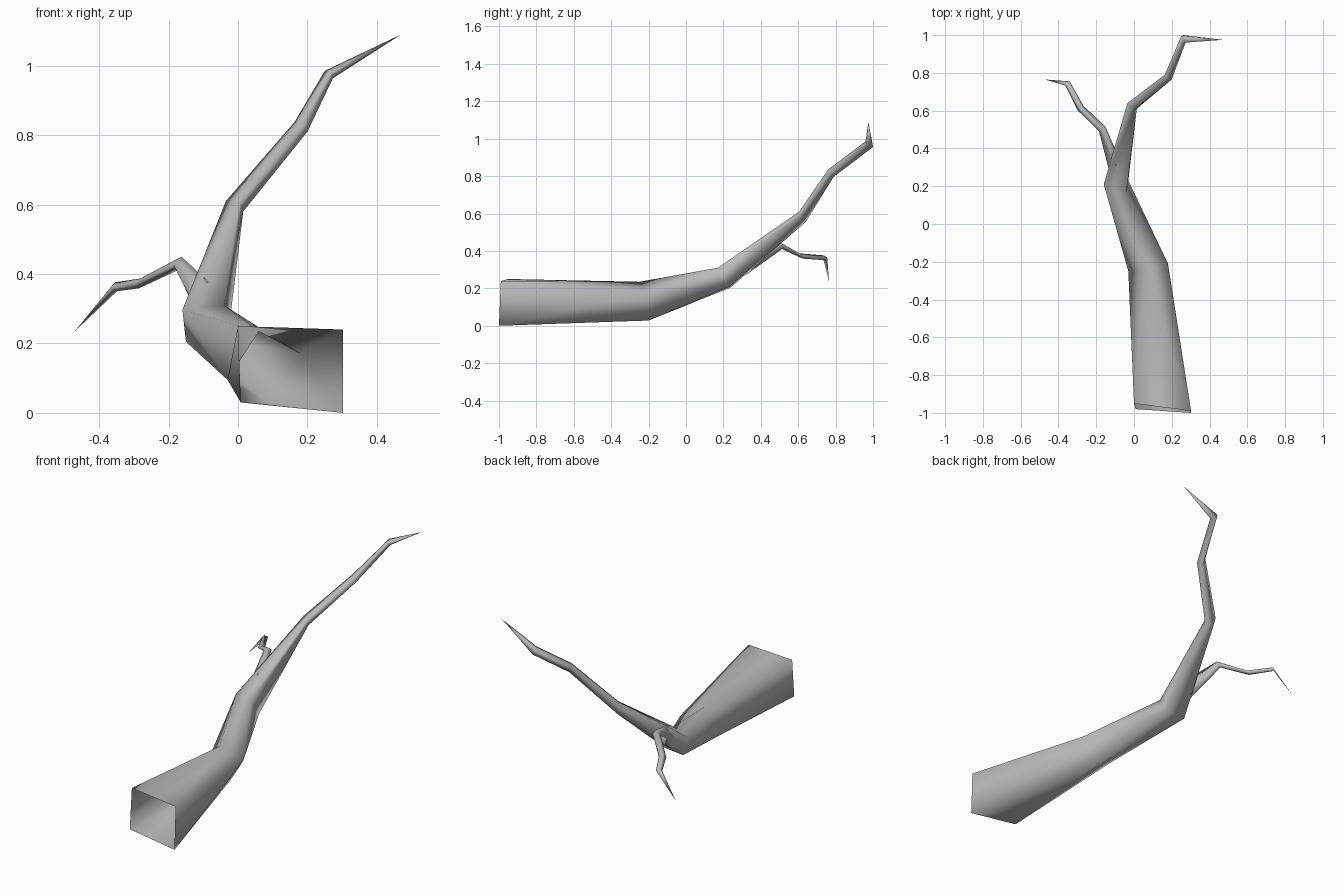
import bpy
import bmesh
from mathutils import Vector

cube = bpy.data.objects.get("Cube")
if cube:
    bpy.data.objects.remove(cube, do_unlink=True)

# Single bark colour
bark = bpy.data.materials.new("grey_bark")
bark.use_nodes = True
bark_colour = (0.5, 0.5, 0.5, 1.0)
bark.diffuse_color = bark_colour
bark.node_tree.nodes["Principled BSDF"].inputs["Base Color"].default_value = bark_colour


def build_limb(name, rings, tip):
    """Skin a run of four-cornered rings, open at the root and pointed at the tip."""
    bm = bmesh.new()
    loops = [[bm.verts.new(corner) for corner in ring] for ring in rings]
    end = bm.verts.new(tip)
    for step, (lower, upper) in enumerate(zip(loops, loops[1:])):
        for i in range(4):
            j = (i + 1) % 4
            if step == 0:
                # The root section twists, so split it along its outer diagonals
                bm.faces.new((lower[i], lower[j], upper[i]))
                bm.faces.new((lower[j], upper[j], upper[i]))
            else:
                bm.faces.new((lower[i], lower[j], upper[j], upper[i]))
    for i in range(4):
        bm.faces.new((loops[-1][i], loops[-1][(i + 1) % 4], end))
    for face in bm.faces:
        face.smooth = True
    mesh = bpy.data.meshes.new(name)
    bm.to_mesh(mesh)
    bm.free()
    mesh.materials.append(bark)
    limb = bpy.data.objects.new(name, mesh)
    bpy.context.scene.collection.objects.link(limb)


def diamond(centre, up, side):
    """Four corners around a centre, from two half diagonals."""
    c, u, s = Vector(centre), Vector(up), Vector(side)
    return [c + u, c + s, c - u, c - s]


# Main branch: corners run upper left, upper right, lower right, lower left
main_rings = [
    [(0, -.95, .25), (.302, -.99, .24), (.302, -1, 0), (.008, -.98, .03)],
    [(.06, -.25, .235), (.18, -.21, .17), (.09, -.2, .028), (-.03, -.25, .095)],
    [(-.16, .21, .297), (-.04, .17, .31), (-.03, .23, .21), (-.15, .24, .205)],
    [(-.035, .64, .61), (.003, .605, .61), (.015, .61, .58), (-.02, .64, .555)],
    [(.163, .79, .838), (.185, .76, .835), (.2, .765, .81), (.178, .79, .797)],
    [(.25, .995, .985), (.265, .96, .985), (.275, .965, .967), (.26, 1, .955)],
]
build_limb("main_branch", main_rings, (.47, .975, 1.09))

# Side twig: growing out of the main branch and bending downwards
twig_rings = [
    diamond((-.1, .305, .326), (.015, -.02, .052), (.035, .01, 0)),
    diamond((-.169, .505, .43), (.006, -.008, .02), (.017, .012, .004)),
    diamond((-.283, .614, .373), (.002, -.009, .014), (.016, .011, .003)),
    diamond((-.352, .744, .363), (-.003, -.005, .013), (.012, .011, .002)),
]
build_limb("side_twig", twig_rings, (-.47, .765, .235))
